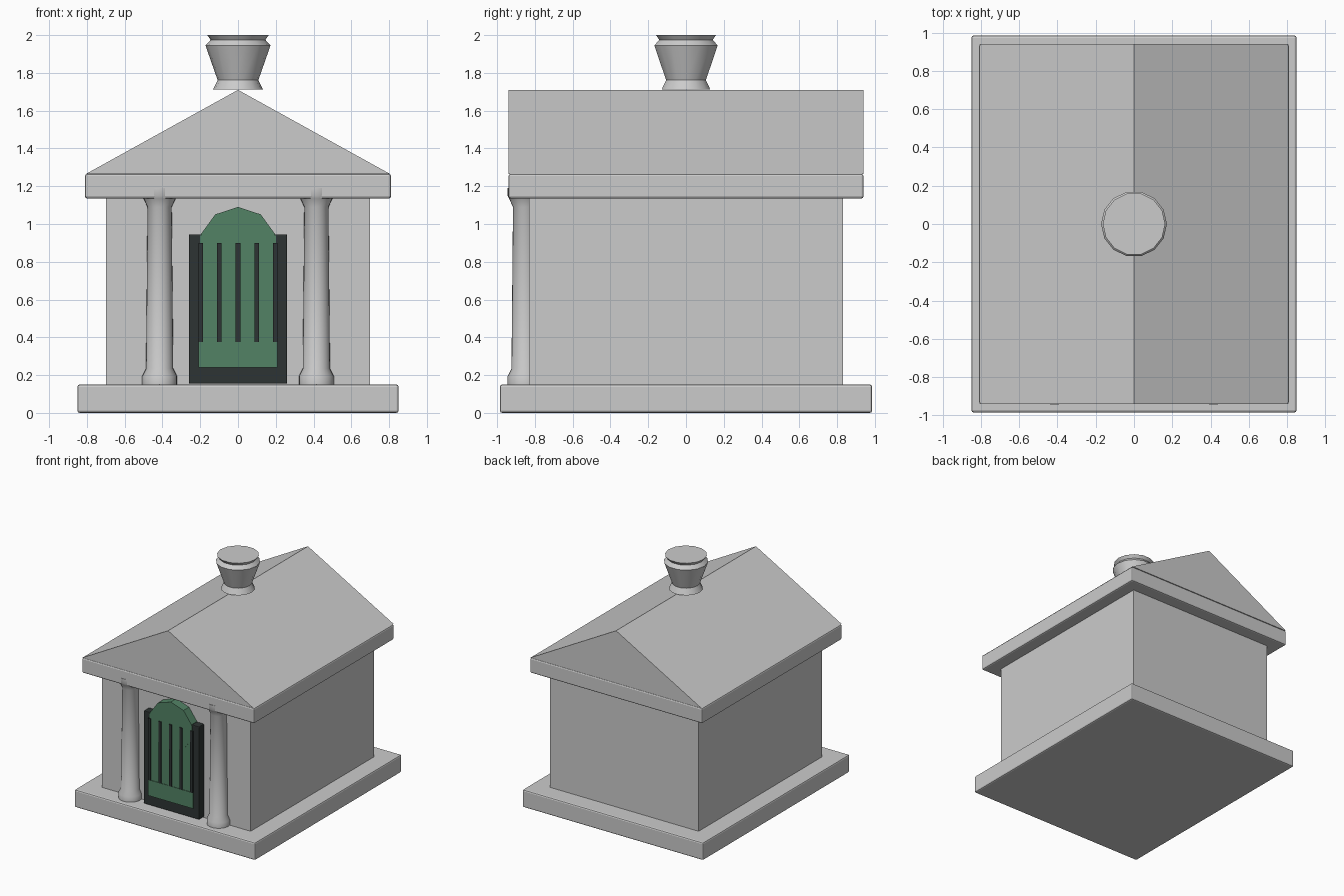
import bpy
import bmesh
from math import sin, cos, pi


def material(name, rgb):
    m = bpy.data.materials.new(name)
    m.use_nodes = True
    m.diffuse_color = (*rgb, 1)
    m.node_tree.nodes["Principled BSDF"].inputs["Base Color"].default_value = (*rgb, 1)
    return m


def add_object(name, bm, mat):
    bmesh.ops.recalc_face_normals(bm, faces=bm.faces[:])
    mesh = bpy.data.meshes.new(name)
    bm.to_mesh(mesh)
    bm.free()
    mesh.materials.append(mat)
    obj = bpy.data.objects.new(name, mesh)
    bpy.context.collection.objects.link(obj)
    return obj


def smooth(obj, angle):
    bpy.ops.object.select_all(action='DESELECT')
    obj.select_set(True)
    bpy.context.view_layer.objects.active = obj
    bpy.ops.object.shade_smooth_by_angle(angle=angle)


def box(name, low, high, mat, bevel=0):
    bm = bmesh.new()
    bmesh.ops.create_cube(bm, size=1)
    for v in bm.verts:
        v.co = [h if c > 0 else l for c, l, h in zip(v.co, low, high)]
    obj = add_object(name, bm, mat)
    if bevel:
        mod = obj.modifiers.new("bevel", 'BEVEL')
        mod.width = bevel
        mod.segments = 2
    return obj


def prism(name, outline, front, back, mat):
    """Extrude an (x, z) outline along y."""
    bm = bmesh.new()
    face = bm.faces.new([bm.verts.new((x, front, z)) for x, z in outline])
    new = bmesh.ops.extrude_face_region(bm, geom=[face])["geom"]
    for v in new:
        if isinstance(v, bmesh.types.BMVert):
            v.co.y = back
    return add_object(name, bm, mat)


def turned(name, profile, sides, x, y, mat, angle):
    """Stack rings of (radius, z) into a capped solid."""
    bm = bmesh.new()
    rings = [[bm.verts.new((x + r * cos(2 * pi * i / sides),
                            y + r * sin(2 * pi * i / sides), z))
              for i in range(sides)] for r, z in profile]
    for a, b in zip(rings, rings[1:]):
        for i in range(sides):
            j = (i + 1) % sides
            bm.faces.new((a[i], a[j], b[j], b[i]))
    bm.faces.new(rings[0])
    bm.faces.new(rings[-1])
    obj = add_object(name, bm, mat)
    smooth(obj, angle)
    return obj


cube = bpy.data.objects.get("Cube")
if cube:
    bpy.data.objects.remove(cube)

stone = material("pale stone", (0.6, 0.6, 0.6))
green = material("weathered green", (0.085, 0.225, 0.13))
iron = material("dark iron", (0.027, 0.034, 0.033))

# Building: plinth, walls, cornice and gabled roof
box("plinth", (-0.85, -0.985, 0), (0.85, 0.985, 0.15), stone, 0.012)
box("walls", (-0.7, -0.83, 0.14), (0.7, 0.83, 1.15), stone)
box("cornice", (-0.81, -0.94, 1.135), (0.81, 0.94, 1.265), stone, 0.012)
prism("roof", [(-0.805, 1.265), (0.805, 1.265), (0, 1.71)], -0.94, 0.94, stone)

# Urn on the ridge
turned("urn", [(0.132, 1.712), (0.108, 1.762), (0.172, 1.945),
               (0.145, 1.975), (0.163, 2.0)], 14, 0, 0, stone, 0.7)

# Columns either side of the door
column_profile = [(0.092, 0.15), (0.092, 0.195), (0.072, 0.235), (0.064, 1.09),
                  (0.085, 1.135), (0.093, 1.15), (0.093, 1.19)]
for side, x in (("right", -0.415), ("left", 0.415)):
    turned(side + "_column", column_profile, 24, x, -0.852, stone, 0.9)

# Door: iron frame, green leaf with an arched head, and bars
box("door_frame", (-0.26, -0.895, 0.155), (0.26, -0.82, 0.945), iron, 0.006)
box("door_leaf", (-0.2, -0.902, 0.3), (0.2, -0.83, 0.94), green)
box("door_kick_panel", (-0.21, -0.906, 0.24), (0.21, -0.83, 0.375), green)
arch = [(0.205 * sin(pi * i / 5), 0.885 + 0.205 * cos(pi * i / 5)) for i in range(10)]
prism("door_arch", arch, -0.904, -0.82, green)
for i in range(-2, 3):
    box(f"door_bar_{i + 3}", (i * 0.099 - 0.012, -0.912, 0.375),
        (i * 0.099 + 0.012, -0.9, 0.9), iron)
